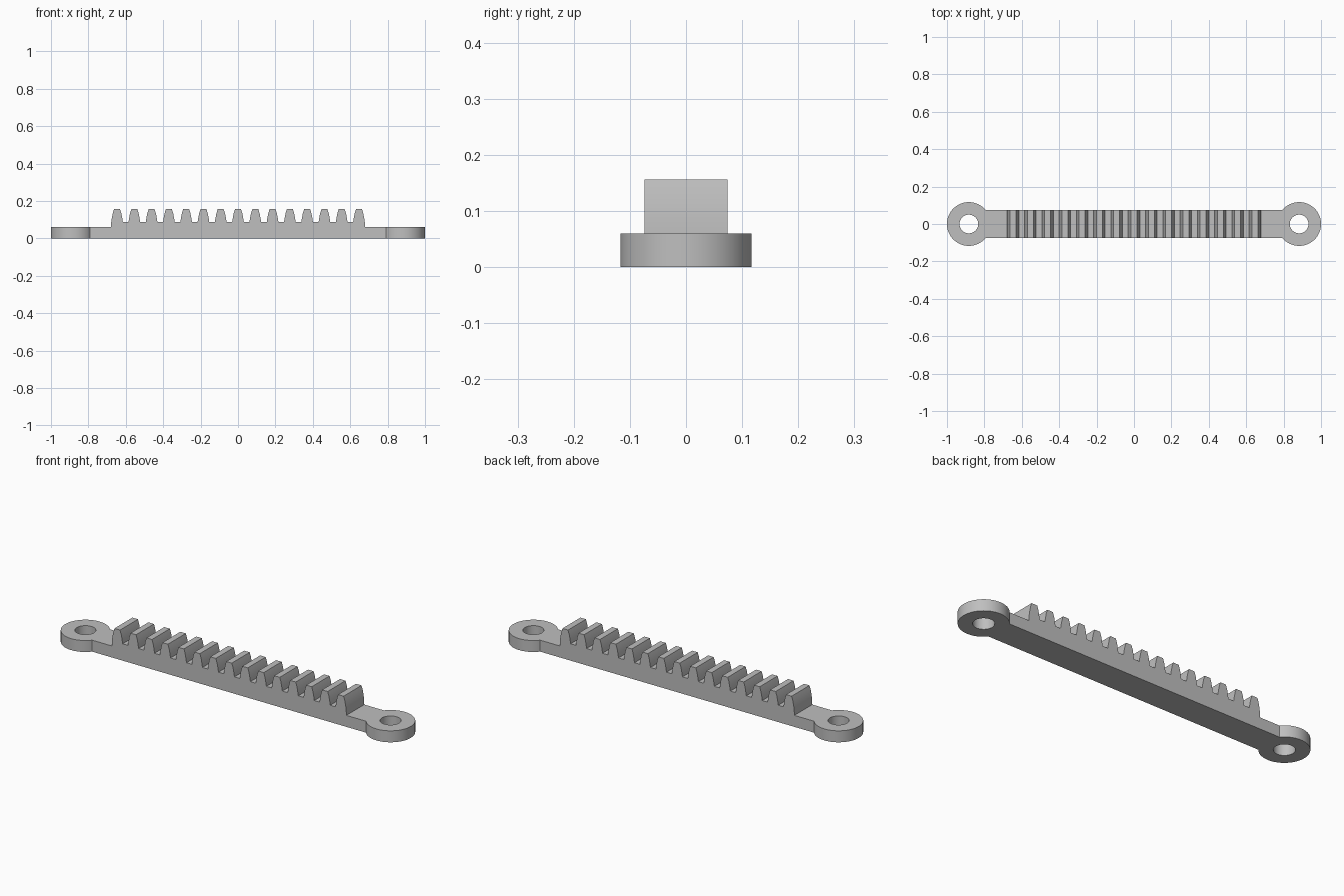
import bpy, bmesh
from math import sin, cos, asin, pi, tau

cube = bpy.data.objects.get("Cube")
if cube:
    bpy.data.objects.remove(cube, do_unlink=True)

EYE_X, EYE_R, HOLE_R = 0.883, 0.117, 0.05
BAR_HALF, PLATE_H = 0.074, 0.06
TEETH, PITCH, ROOT_Z, TIP_Z = 15, 0.0924, 0.088, 0.156

grey = bpy.data.materials.new("light_grey")
grey.use_nodes = True
colour = (0.52, 0.52, 0.52, 1)
grey.diffuse_color = colour
grey.node_tree.nodes["Principled BSDF"].inputs["Base Color"].default_value = colour


def arc(cx, r, start, end, n):
    return [(cx + r * cos(start + (end - start) * i / n),
             r * sin(start + (end - start) * i / n)) for i in range(n + 1)]


def extrude_outlines(name, outlines, depth):
    """Fill closed 2D outlines (inner ones become holes) and give them depth."""
    curve = bpy.data.curves.new(name, 'CURVE')
    curve.dimensions, curve.fill_mode = '2D', 'BOTH'
    curve.extrude = depth / 2
    for pts in outlines:
        spline = curve.splines.new('POLY')
        spline.points.add(len(pts) - 1)
        for p, (x, y) in zip(spline.points, pts):
            p.co = (x, y, 0, 1)
        spline.use_cyclic_u = True
    helper = bpy.data.objects.new(name + "_outline", curve)
    bpy.context.collection.objects.link(helper)
    bpy.context.view_layer.update()
    graph = bpy.context.evaluated_depsgraph_get()
    mesh = bpy.data.meshes.new_from_object(helper.evaluated_get(graph))
    bpy.data.objects.remove(helper, do_unlink=True)
    bm = bmesh.new()
    bm.from_mesh(mesh)
    bmesh.ops.remove_doubles(bm, verts=bm.verts, dist=1e-5)
    bmesh.ops.recalc_face_normals(bm, faces=bm.faces)
    bm.to_mesh(mesh)
    bm.free()
    mesh.materials.clear()
    mesh.materials.append(grey)
    obj = bpy.data.objects.new(name, mesh)
    bpy.context.collection.objects.link(obj)
    bpy.ops.object.select_all(action='DESELECT')
    obj.select_set(True)
    bpy.context.view_layer.objects.active = obj
    bpy.ops.object.shade_smooth_by_angle(angle=pi / 6)
    return obj


# Base plate: straight bar with a round eye at each end
neck = pi - asin(BAR_HALF / EYE_R)
right_eye = arc(EYE_X, EYE_R, -neck, neck, 56)
left_eye = [(-x, -y) for x, y in right_eye]
holes = [arc(s * EYE_X, HOLE_R, 0, tau, 48)[:-1] for s in (-1, 1)]
plate = extrude_outlines("base_plate", [right_eye + left_eye] + holes, PLATE_H)
plate.location.z = PLATE_H / 2

# Toothed rack: slightly rounded flanks, as half-width and height
flank = [(0.031, ROOT_Z), (0.028, 0.108), (0.023, 0.134), (0.016, TIP_Z)]
profile = []
for i in range(TEETH):
    cx = (i - (TEETH - 1) / 2) * PITCH
    profile += [(cx - w, z) for w, z in flank]
    profile += [(cx + w, z) for w, z in reversed(flank)]
end = profile[-1][0]
profile += [(end + 0.001, PLATE_H), (-end - 0.001, PLATE_H)]
rack = extrude_outlines("toothed_rack", [profile], 2 * BAR_HALF)
rack.rotation_euler.x = pi / 2
